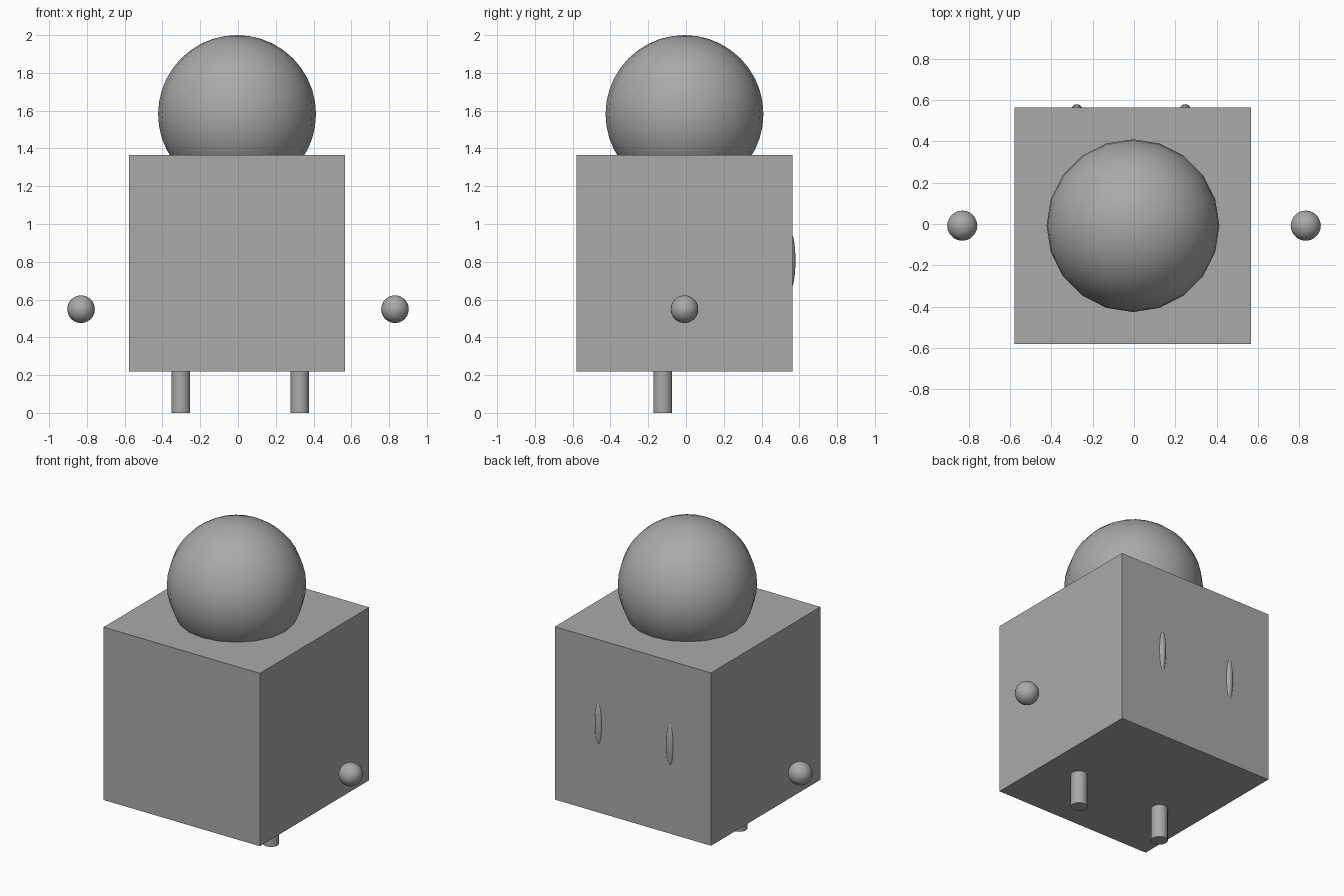
import bpy

if "Cube" in bpy.data.objects:
    bpy.data.objects.remove(bpy.data.objects["Cube"])

# One plain grey for the whole figure
grey = bpy.data.materials.new("plain_grey")
grey.diffuse_color = (0.4, 0.4, 0.4, 1)
grey.use_nodes = True
grey.node_tree.nodes["Principled BSDF"].inputs["Base Color"].default_value = grey.diffuse_color


def finish(name, smooth=True):
    obj = bpy.context.object
    obj.name = name
    obj.data.materials.append(grey)
    if smooth:
        bpy.ops.object.shade_smooth_by_angle()
    return obj


def ball(name, location, radii):
    bpy.ops.mesh.primitive_uv_sphere_add(segments=20, ring_count=20, radius=1, location=location)
    bpy.context.object.scale = radii
    bpy.ops.object.transform_apply(location=False, rotation=False, scale=True)
    return finish(name)


# Body: plain cube
bpy.ops.mesh.primitive_cube_add(size=1.144, location=(-0.006, -0.008, 0.792))
finish("body", smooth=False)

# Head: large ball sunk into the top of the body
ball("head", (-0.005, -0.008, 1.582), (0.418, 0.418, 0.418))

for side, sign in (("left", -1), ("right", 1)):
    # Floating hands
    ball(side + "_hand", (sign * 0.831, -0.008, 0.549), (0.073, 0.073, 0.073))

    # Tall narrow eyes, mostly sunk into the face
    ball(side + "_eye", (-0.014 + sign * 0.262, 0.552, 0.806), (0.0275, 0.0275, 0.15))

    # Short legs reaching into the body
    bpy.ops.mesh.primitive_cylinder_add(vertices=20, radius=0.05, depth=0.3,
                                        location=(0.012 + sign * 0.315, -0.123, 0.15))
    finish(side + "_leg")
